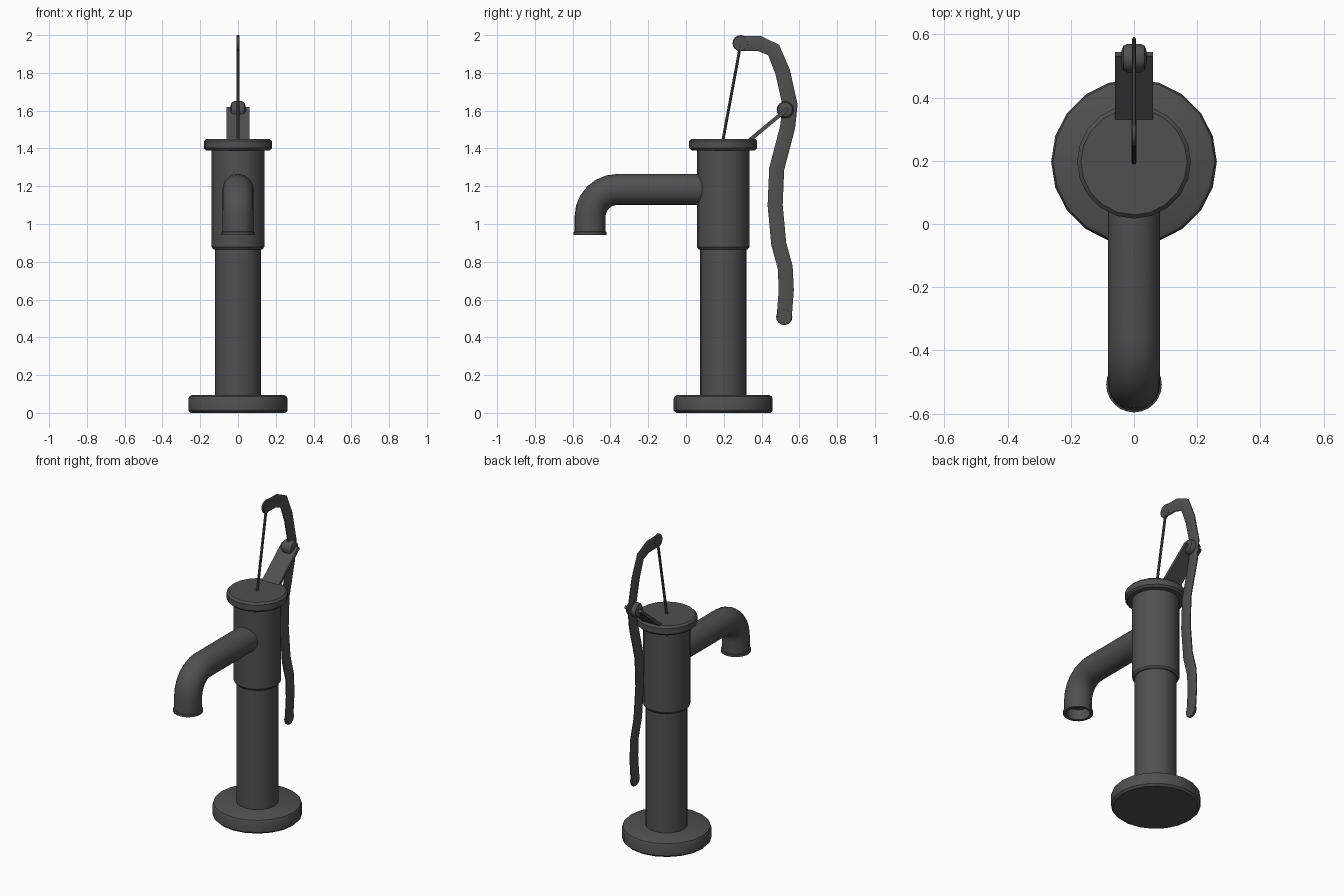
import bpy, bmesh, math
from mathutils import Vector

if "Cube" in bpy.data.objects:
    bpy.data.objects.remove(bpy.data.objects["Cube"])

iron = bpy.data.materials.new("dark_iron")
iron.diffuse_color = (0.08, 0.08, 0.08, 1)
iron.use_nodes = True
iron.node_tree.nodes["Principled BSDF"].inputs["Base Color"].default_value = iron.diffuse_color
CY = 0.197  # y of the pump column axis


def loft(name, rings):
    """Skin a list of equal-sized point rings and cap both ends."""
    bm = bmesh.new()
    vs = [[bm.verts.new(p) for p in ring] for ring in rings]
    n = len(vs[0])
    for a, b in zip(vs, vs[1:]):
        for i in range(n):
            j = (i + 1) % n
            bm.faces.new((a[i], a[j], b[j], b[i]))
    bm.faces.new(vs[0][::-1])
    bm.faces.new(vs[-1])
    bmesh.ops.recalc_face_normals(bm, faces=bm.faces)
    me = bpy.data.meshes.new(name)
    bm.to_mesh(me)
    bm.free()
    me.materials.append(iron)
    ob = bpy.data.objects.new(name, me)
    bpy.context.collection.objects.link(ob)
    bpy.ops.object.select_all(action='DESELECT')
    ob.select_set(True)
    bpy.context.view_layer.objects.active = ob
    bpy.ops.object.shade_smooth_by_angle(angle=math.radians(30))
    return ob


def circle(r, n):
    return [(r * math.cos(2 * math.pi * i / n), r * math.sin(2 * math.pi * i / n))
            for i in range(n)]


def lathe_z(name, profile, n=20):
    return loft(name, [[(x, CY + y, z) for x, y in circle(r, n)] for r, z in profile])


def lathe_x(name, profile, y, z, n=16):
    return loft(name, [[(x, y + a, z + b) for a, b in circle(r, n)] for r, x in profile])


def sweep_yz(name, path, sections):
    """Sweep (x, across) sections along a path in the yz plane."""
    pts = [Vector(p) for p in path]
    rings = []
    for i, (p, sec) in enumerate(zip(pts, sections)):
        t = Vector((0, 0))
        if i > 0:
            t += (p - pts[i - 1]).normalized()
        if i < len(pts) - 1:
            t += (pts[i + 1] - p).normalized()
        t.normalize()
        rings.append([(x, p.x - t.y * u, p.y + t.x * u) for x, u in sec])
    return loft(name, rings)


# Column stack
lathe_z("base_flange", [(0.25, 0), (0.262, 0.012), (0.262, 0.075), (0.256, 0.088), (0.243, 0.095)])
lathe_z("lower_column", [(0.123, 0.08), (0.123, 0.88)])
lathe_z("upper_cylinder", [(0.13, 0.866), (0.139, 0.878), (0.139, 1.40)])
lathe_z("top_cap", [(0.168, 1.39), (0.18, 1.402), (0.18, 1.439), (0.168, 1.451)])

# Spout: straight pipe, quarter bend, rim and hollow mouth
R, by, bz = 0.145, -0.363, 1.038
stations = [(0.12, bz + R, 0, 0.082)]
for k in range(7):
    a = math.pi / 2 * k / 6
    stations.append((by - R * math.sin(a), bz + R * math.cos(a), a, 0.082))
for z, r in ((0.96, 0.082), (0.957, 0.088), (0.943, 0.088), (0.943, 0.07), (1.01, 0.07)):
    stations.append((by - R, z, math.pi / 2, r))
loft("spout", [[(x, y - u * math.sin(a), z + u * math.cos(a)) for x, u in circle(r, 24)]
               for y, z, a, r in stations])

# Handle: thin curved bar with chamfered edges and round ends
bar = [(0.289, 1.957), (0.39, 1.955), (0.464, 1.921), (0.512, 1.804), (0.551, 1.63),
       (0.538, 1.513), (0.48, 1.291), (0.472, 1.10), (0.491, 0.894), (0.525, 0.772),
       (0.531, 0.651), (0.52, 0.508)]
sec = [(-0.007, -0.032), (-0.003, -0.04), (0.003, -0.04), (0.007, -0.032),
       (0.007, 0.032), (0.003, 0.04), (-0.003, 0.04), (-0.007, 0.032)]
sweep_yz("handle", bar, [sec] * len(bar))
for name, (y, z) in (("handle_top_end", bar[0]), ("handle_grip_end", bar[-1])):
    lathe_x(name, [(0.039, -0.0075), (0.043, -0.004), (0.043, 0.004), (0.039, 0.0075)], y, z)

# Handle bracket plate and pivot boss
plate = [(-0.06, -0.01), (0.06, -0.01), (0.06, 0.01), (-0.06, 0.01)]
sweep_yz("handle_bracket", [(0.33, 1.438), (0.538, 1.611)], [plate] * 2)
lathe_x("pivot_boss", [(0.022, -0.04), (0.038, -0.034), (0.045, -0.022),
                       (0.045, 0.022), (0.038, 0.034), (0.022, 0.04)], 0.525, 1.605)

# Pump rod
sweep_yz("pump_rod", [(0.193, 1.43), (0.289, 1.95)], [circle(0.008, 10)] * 2)
